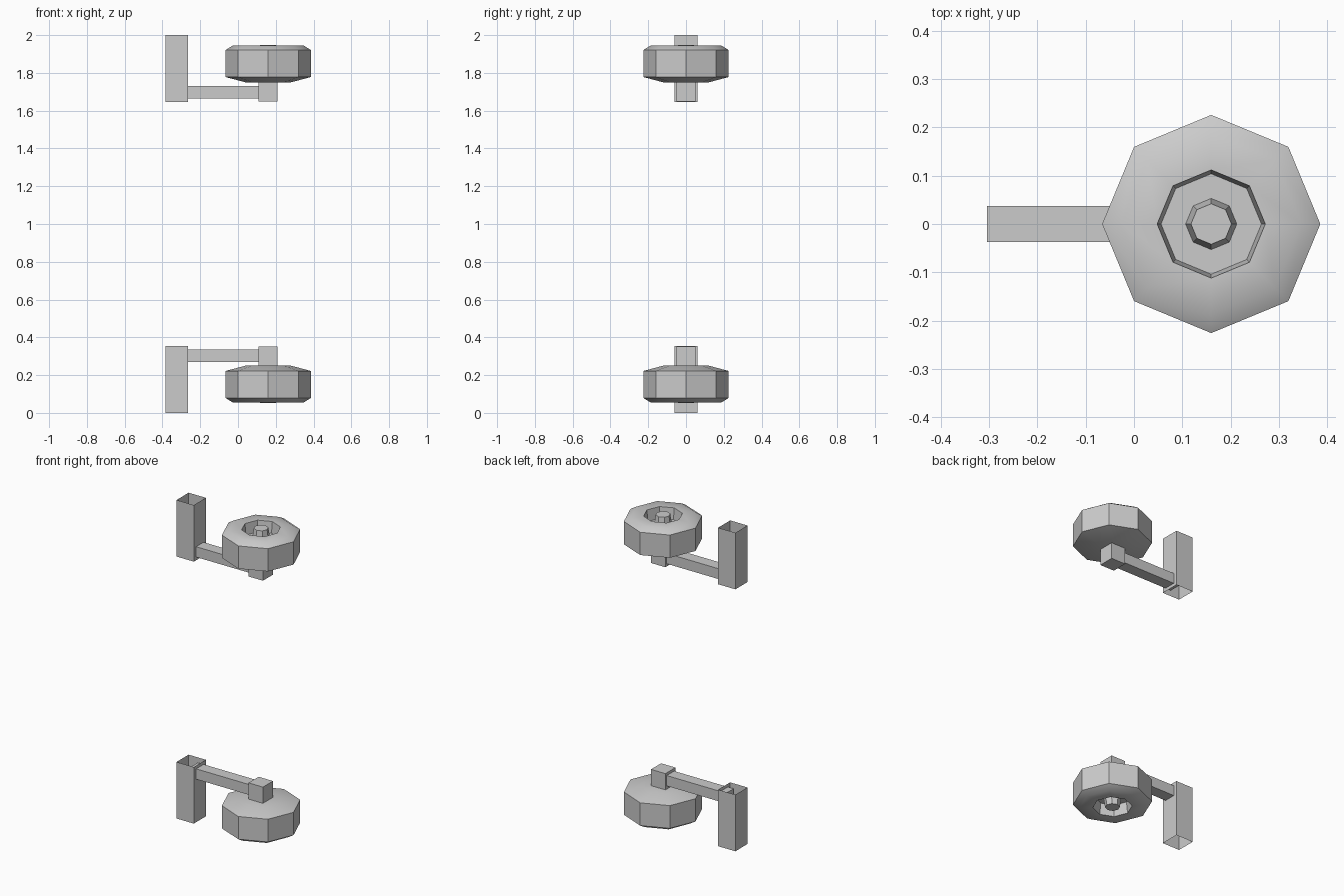
import bpy, bmesh
from math import cos, sin, pi, radians

if "Cube" in bpy.data.objects:
    bpy.data.objects.remove(bpy.data.objects["Cube"])

MID = 1.0      # mirror plane height; every object has its origin there
AXLE_X = 0.16
SIDES = 8


def finish(name, bm):
    """Turn a lower-half mesh into an object mirrored to the upper half."""
    bmesh.ops.translate(bm, verts=bm.verts, vec=(0, 0, -MID))
    bmesh.ops.recalc_face_normals(bm, faces=bm.faces)
    me = bpy.data.meshes.new(name)
    bm.to_mesh(me)
    bm.free()
    ob = bpy.data.objects.new(name, me)
    ob.location.z = MID
    bpy.context.collection.objects.link(ob)
    mod = ob.modifiers.new("mirror", 'MIRROR')
    mod.use_axis = (False, False, True)
    mod.use_mirror_merge = False
    return ob


def box(name, lo, hi, open_ends=False):
    bm = bmesh.new()
    bmesh.ops.create_cube(bm, size=1)
    for v in bm.verts:
        v.co = [lo[i] + (v.co[i] + 0.5) * (hi[i] - lo[i]) for i in range(3)]
    if open_ends:
        bm.normal_update()
        ends = [f for f in bm.faces if abs(f.normal.z) > 0.9]
        bmesh.ops.delete(bm, geom=ends, context='FACES_ONLY')
    return finish(name, bm)


def lathe(name, profile):
    """Octagonal turned shape about the axle, capped at both profile ends."""
    bm = bmesh.new()
    rings = [[bm.verts.new((AXLE_X + r * cos(2 * pi * i / SIDES),
                            r * sin(2 * pi * i / SIDES), z))
              for i in range(SIDES)] for r, z in profile]
    for a, b in zip(rings, rings[1:]):
        for i in range(SIDES):
            j = (i + 1) % SIDES
            bm.faces.new((a[i], a[j], b[j], b[i]))
    bm.faces.new(rings[0])
    bm.faces.new(rings[-1])
    return finish(name, bm)


# Open square tube, arm and axle block
box("mount_tube", (-0.385, -0.06, 0.0), (-0.265, 0.06, 0.355), open_ends=True)
box("arm", (-0.305, -0.037, 0.27), (0.12, 0.037, 0.335))
box("axle_block", (0.108, -0.05, 0.24), (0.208, 0.05, 0.352))

# Wheel: domed back, flat tread, bevelled face, recess with central hub
wheel = lathe("wheel", [
    (0.12, 0.25), (0.226, 0.222), (0.226, 0.079), (0.187, 0.055),
    (0.112, 0.055), (0.104, 0.125), (0.053, 0.125), (0.042, 0.052)])
bpy.context.view_layer.objects.active = wheel
wheel.select_set(True)
bpy.ops.object.shade_smooth_by_angle(angle=radians(35))
